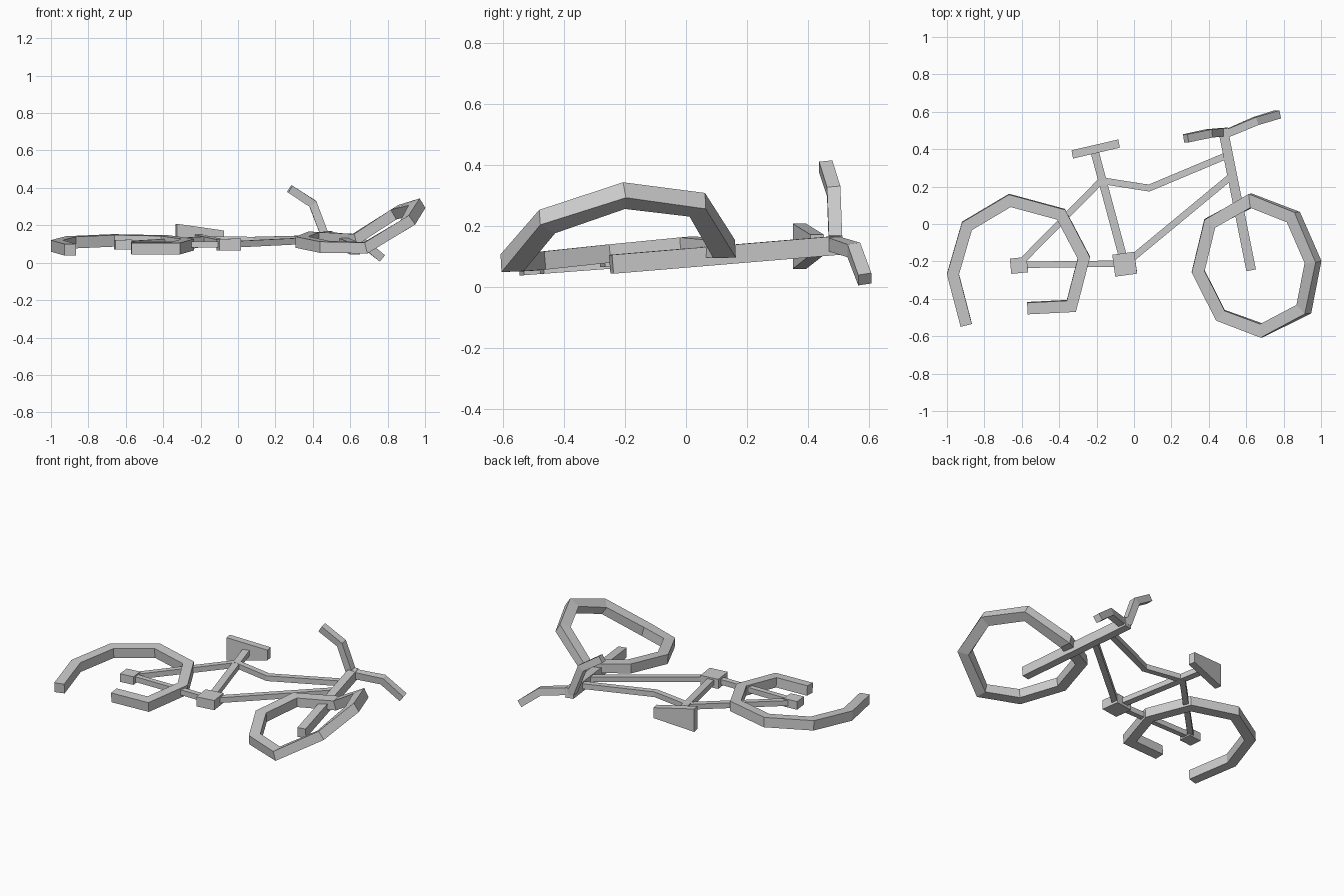
import bpy, math
from mathutils import Vector

if "Cube" in bpy.data.objects:
    bpy.data.objects.remove(bpy.data.objects["Cube"])


def mesh_object(name, verts, faces):
    me = bpy.data.meshes.new(name)
    me.from_pydata(verts, [], faces)
    me.update()
    ob = bpy.data.objects.new(name, me)
    bpy.context.collection.objects.link(ob)
    return ob


def bar(name, path, width, thick, ups=(0, 0, 1), closed=False):
    """Mitred rectangular bar along a path; 'ups' is one vector or one per point."""
    pts = [Vector(p) for p in path]
    n = len(pts)
    if not isinstance(ups, list):
        ups = [ups] * n
    verts, faces = [], []
    for i, p in enumerate(pts):
        a = pts[i - 1] if (closed or i > 0) else None
        b = pts[(i + 1) % n] if (closed or i < n - 1) else None
        d0 = (p - a).normalized() if a else (b - p).normalized()
        d1 = (b - p).normalized() if b else d0
        t = (d0 + d1).normalized()
        up = Vector(ups[i])
        up = (up - t * up.dot(t)).normalized()
        side = t.cross(up) * (width / 2 / t.dot(d0))
        up = up * thick / 2
        verts += [p + side + up, p - side + up, p - side - up, p + side - up]
    for i in range(n if closed else n - 1):
        j = (i + 1) % n
        for k in range(4):
            m = (k + 1) % 4
            faces.append((4 * i + k, 4 * i + m, 4 * j + m, 4 * j + k))
    if not closed:
        e = 4 * (n - 1)
        faces += [(3, 2, 1, 0), (e, e + 1, e + 2, e + 3)]
    ob = mesh_object(name, verts, faces)
    # consistent outward normals
    import bmesh
    bm = bmesh.new()
    bm.from_mesh(ob.data)
    bmesh.ops.recalc_face_normals(bm, faces=bm.faces)
    bm.to_mesh(ob.data)
    bm.free()
    return ob


def fz(x, y):
    """Point on the slightly sloping plane of the lying frame."""
    return (x, y, 0.11 + 0.06 * y)


# Front wheel: octagonal rim, right half buckled upwards
flat, mid, bent = (0, -0.09, 1), (-0.27, -0.05, 0.96), (-0.53, 0, 0.85)
bar("front_wheel",
    [(0.625, 0.125, 0.125), (0.852, 0.037, 0.27), (0.957, -0.203, 0.30),
     (0.908, -0.455, 0.215), (0.683, -0.57, 0.08), (0.462, -0.488, 0.085),
     (0.343, -0.253, 0.11), (0.405, 0.003, 0.135)],
    0.065, 0.06, [mid, bent, bent, bent, mid, flat, flat, flat], closed=True)

# Rear wheel: broken open rim
rear = [(-0.57, -0.45), (-0.335, -0.438), (-0.268, -0.18), (-0.39, 0.052),
        (-0.664, 0.126), (-0.893, -0.01), (-0.968, -0.268), (-0.897, -0.54)]
bar("rear_wheel", [(x, y, 0.11 + 0.075 * y) for x, y in rear],
    0.062, 0.062, (0, -0.075, 1))

# Frame tubes
tubes = {
    "chain_stay": ([(-0.6, -0.218), (-0.06, -0.212)], 0.034),
    "seat_stay": ([(-0.61, -0.21), (-0.17, 0.237)], 0.034),
    "seat_tube": ([(-0.05, -0.21), (-0.21, 0.385)], 0.044),
    "top_tube": ([(-0.18, 0.233), (0.08, 0.192), (0.5, 0.368)], 0.036),
    "down_tube": ([(-0.03, -0.2), (0.52, 0.255)], 0.036),
}
for name, (path, w) in tubes.items():
    bar(name, [fz(*p) for p in path], w, 0.034)

# Crank and axle blocks
bar("crank_block", [fz(-0.108, -0.223), fz(0.009, -0.207)], 0.118, 0.062)
bar("axle_block", [fz(-0.66, -0.226), fz(-0.57, -0.217)], 0.082, 0.052)

# Fork and steering column
bar("fork", [(0.626, -0.245, 0.075), (0.475, 0.51, 0.138)], 0.052, 0.062)

# Twisted handlebar
bar("handlebar",
    [(0.277, 0.458, 0.395), (0.40, 0.484, 0.315), (0.463, 0.49, 0.15),
     (0.51, 0.49, 0.14), (0.65, 0.55, 0.122), (0.768, 0.586, 0.026)],
    0.044, 0.044, (0, 1, 0))

# Saddle: wedge, wide at the rear and narrow at the nose
sv = []
for x, y, z0, z1 in [(-0.33, 0.372, 0.06, 0.208), (-0.08, 0.43, 0.105, 0.172)]:
    for s, z in [(-1, z0), (1, z0), (1, z1), (-1, z1)]:
        sv.append((x - s * 0.004, y + s * 0.022, z))
mesh_object("saddle", sv, [(0, 3, 2, 1), (4, 5, 6, 7), (0, 1, 5, 4),
                           (1, 2, 6, 5), (2, 3, 7, 6), (3, 0, 4, 7)])
